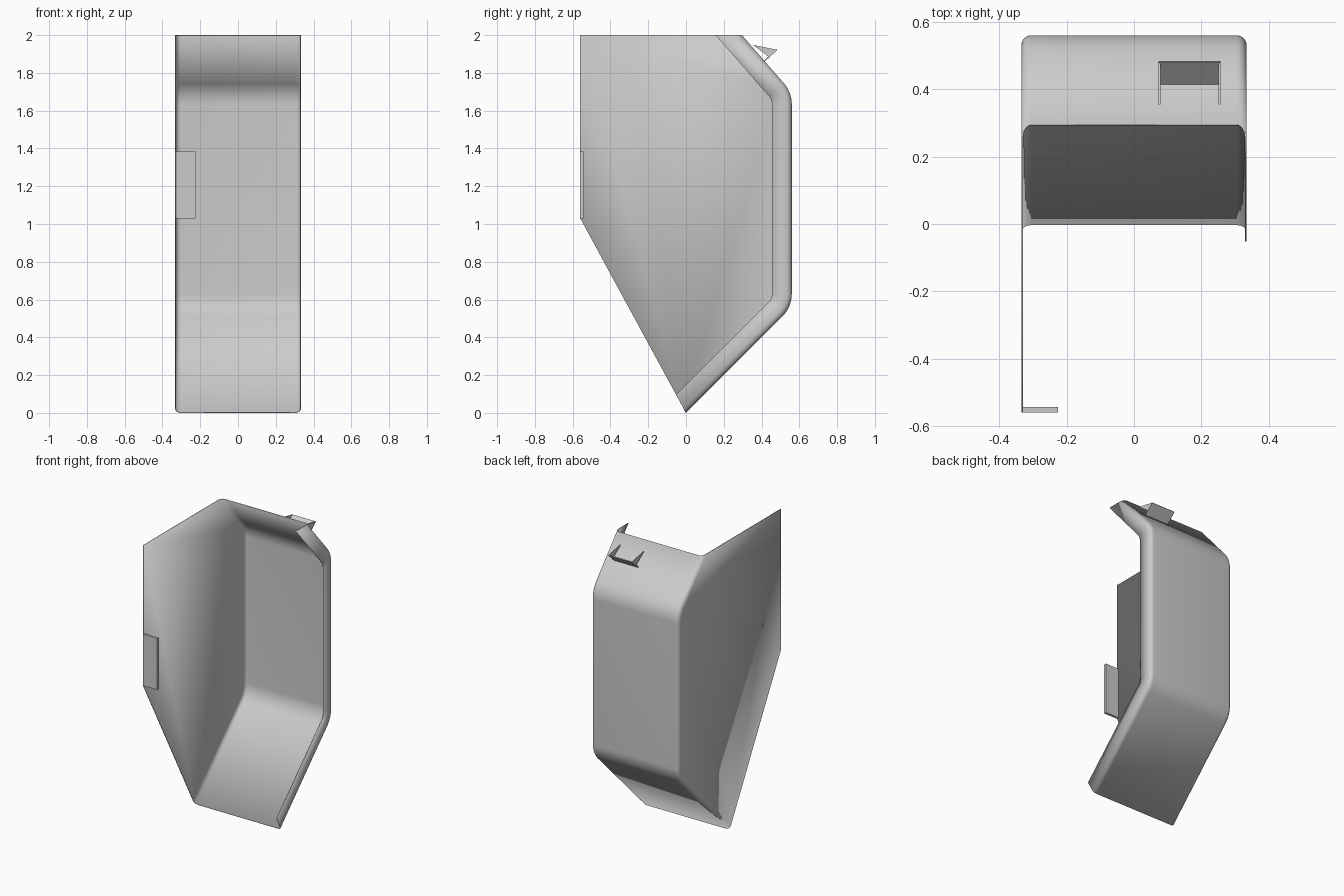
import bpy, bmesh, math
from mathutils import Vector as V

cube = bpy.data.objects.get("Cube")
if cube:
    bpy.data.objects.remove(cube)

metal = bpy.data.materials.new("light grey metal")
metal.use_nodes = True
grey = (0.6, 0.6, 0.6, 1)
metal.diffuse_color = grey
metal.node_tree.nodes["Principled BSDF"].inputs["Base Color"].default_value = grey

HALF, SHEET, LIP = 0.334, 0.005, 0.105      # half width, thickness, flange depth
BEND, EDGE = 0.17, 0.03                     # bend and edge radii
BACK, FRONT, TOP, CUT = 0.56, -0.56, 2.0, 1.03


def make_object(name, bm):
    mesh = bpy.data.meshes.new(name)
    bm.to_mesh(mesh)
    bm.free()
    mesh.materials.append(metal)
    obj = bpy.data.objects.new(name, mesh)
    bpy.context.collection.objects.link(obj)
    return obj


def prism(name, outline, x0, x1):
    """Side outline of (y, z) points extruded across x."""
    bm = bmesh.new()
    face = bm.faces.new([bm.verts.new((x0, y, z)) for y, z in outline])
    out = bmesh.ops.extrude_face_region(bm, geom=[face])
    moved = [g for g in out["geom"] if isinstance(g, bmesh.types.BMVert)]
    bmesh.ops.translate(bm, verts=moved, vec=(x1 - x0, 0, 0))
    bmesh.ops.recalc_face_normals(bm, faces=bm.faces)
    return make_object(name, bm)


# Spine seen from the side: three straight runs joined by two bends
bottom, low, high, tip = V((0, 0)), V((BACK, 0.56)), V((BACK, 1.697)), V((0.296, TOP))


def inward(a, b):
    d = (b - a).normalized()
    return V((-d.y, d.x))


n_low, n_mid, n_top = inward(bottom, low), inward(low, high), inward(high, tip)
cut_dir = V((FRONT, CUT)).normalized()


def bend(corner, n0, n1, depth, steps=10):
    centre = corner + (n0 + n1) * (BEND / (1 + n0.dot(n1)))
    a0, a1 = (math.atan2(-n.y, -n.x) for n in (n0, n1))
    for k in range(steps + 1):
        a = a0 + (a1 - a0) * k / steps
        yield centre + V((math.cos(a), math.sin(a))) * (BEND - depth)


def side_path(depth):
    start = bottom + cut_dir * (depth / cut_dir.dot(n_low))
    end = tip + V((depth / n_top.x, 0))
    return [start, *bend(low, n_low, n_mid, depth),
            *bend(high, n_mid, n_top, depth), end]


# Cross-section as (x, depth): flange, rounded edge, spine, rounded edge
arc = [(HALF - EDGE * (1 - math.cos(a)), EDGE * (1 - math.sin(a)))
       for a in (math.pi / 2 * k / 6 for k in range(7))]
section = [(HALF, LIP)] + arc + [(-x, d) for x, d in reversed(arc)]

# Folded shell: spine and flange as a grid, side panel as one flat face
bm = bmesh.new()
rows = [[bm.verts.new((x, p.x, p.y)) for p in side_path(d)] for x, d in section]
for r0, r1 in zip(rows, rows[1:]):
    for i in range(len(r0) - 1):
        bm.faces.new((r0[i], r1[i], r1[i + 1], r0[i + 1]))
front_edge = [bm.verts.new((-HALF, FRONT, z)) for z in (CUT, TOP)]
bm.faces.new(rows[-1][::-1] + front_edge)
shell = make_object("folded_shell", bm)
solid = shell.modifiers.new("sheet", 'SOLIDIFY')
solid.thickness = SHEET
solid.offset = -1
bpy.context.view_layer.objects.active = shell
shell.select_set(True)
bpy.ops.object.shade_smooth_by_angle(angle=math.radians(30))

# Mounting tab on the front edge of the side panel
prism("front_tab", [(FRONT, CUT), (FRONT + 0.017, CUT),
                    (FRONT + 0.017, 1.385), (FRONT, 1.385)], -HALF, -0.225)

# Hook on the upper slope: a lip with a pointed tooth at each end
x0, x1 = 0.073, 0.256
prism("hook_lip", [(0.41, 1.862), (0.414, 1.858), (0.484, 1.921), (0.48, 1.926)], x0, x1)
tooth = [(0.354, 1.948), (0.484, 1.922), (0.44, 1.884)]
prism("hook_tooth_right", tooth, x0, x0 + 0.006)
prism("hook_tooth_left", tooth, x1 - 0.006, x1)
